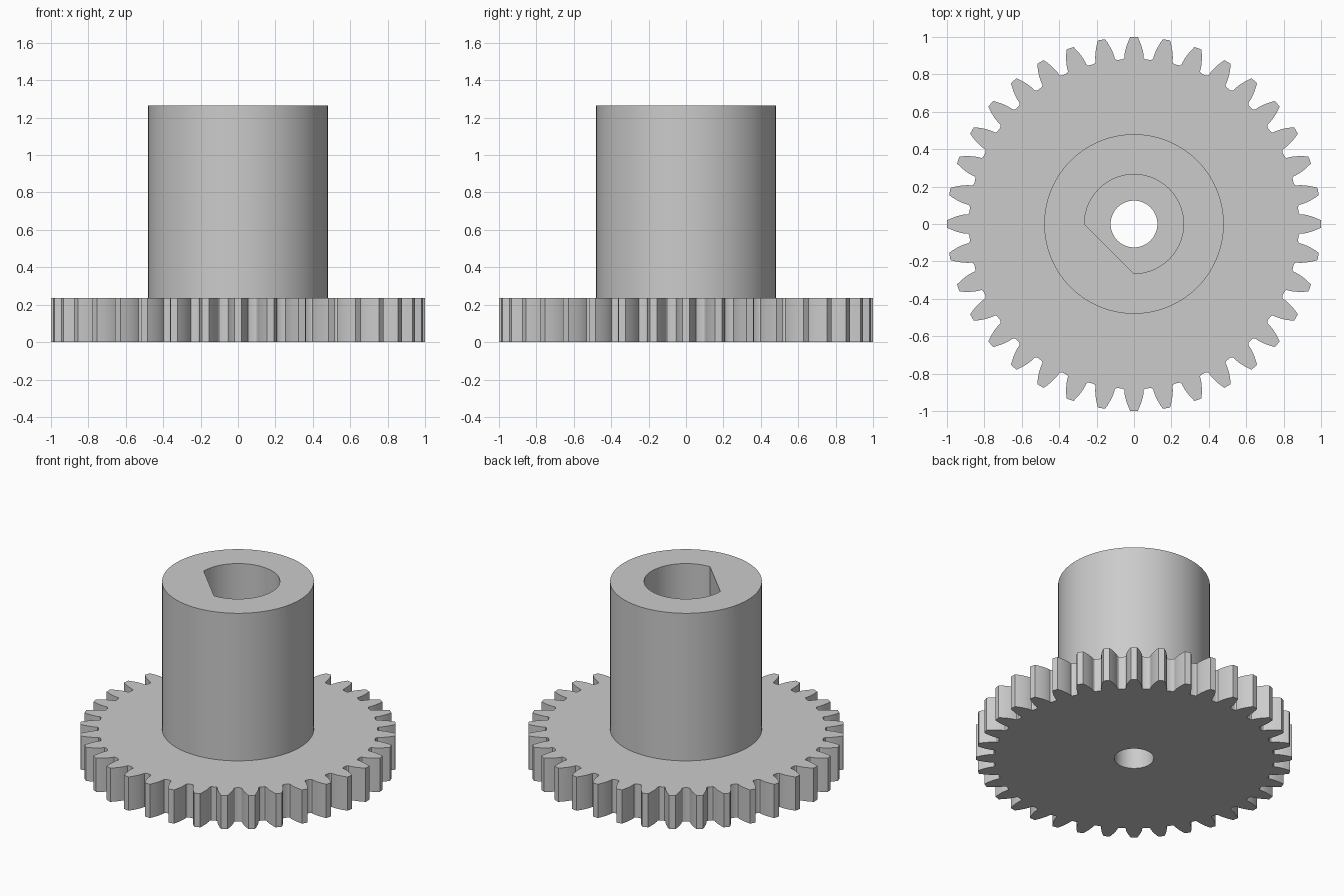
import bpy
import bmesh
from math import sin, cos, tan, acos, pi, radians

cube = bpy.data.objects.get("Cube")
if cube:
    bpy.data.objects.remove(cube, do_unlink=True)

GEAR_TOP, HUB_TOP = 0.235, 1.265
HUB_R, BORE_R, HOLE_R = 0.48, 0.265, 0.125
TEETH = 36
MODULE = 2 / (TEETH + 2)
PITCH_R = MODULE * TEETH / 2
BASE_R = PITCH_R * cos(radians(20))
ROOT_R = PITCH_R - 1.25 * MODULE

grey = bpy.data.materials.new("plain_grey")
grey.use_nodes = True
grey.diffuse_color = (0.6, 0.6, 0.6, 1)
grey.node_tree.nodes["Principled BSDF"].inputs["Base Color"].default_value = (0.6, 0.6, 0.6, 1)


def polar(r, a):
    return (r * cos(a), r * sin(a))


def arc(r, start=0.0, sweep=2 * pi, n=96, closed=True):
    count = n if closed else n + 1
    return [polar(r, start + sweep * i / n) for i in range(count)]


def involute(r):
    """Involute angle at radius r."""
    phi = acos(min(1, BASE_R / r))
    return tan(phi) - phi


def gear_outline():
    """Counter-clockwise outline of all the teeth."""
    half = pi / (2 * TEETH) + involute(PITCH_R)
    gap = pi / TEETH
    # one flank as (radius, half angle), from the root fillet to the tip
    flank = [(ROOT_R, half + (gap - half) * 0.6),
             (ROOT_R + 0.002, half + (gap - half) * 0.25)]
    for i in range(7):
        r = BASE_R + (1 - BASE_R) * i / 6
        flank.append((r, half - involute(r)))
    points = []
    for t in range(TEETH):
        centre = 2 * pi * t / TEETH
        points += [polar(r, centre - a) for r, a in flank]
        points.append(polar(1, centre))
        points += [polar(r, centre + a) for r, a in reversed(flank)]
    return points


def ring(bm, points, z):
    return [bm.verts.new((x, y, z)) for x, y in points]


def wall(bm, low, high, inward=False):
    n = len(low)
    for i in range(n):
        j = (i + 1) % n
        quad = [low[i], low[j], high[j], high[i]]
        bm.faces.new(quad[::-1] if inward else quad)


def cap(bm, outer, inner, up=1):
    """Flat face between two loops."""
    edges = []
    for loop in (outer, inner):
        for i, v in enumerate(loop):
            w = loop[(i + 1) % len(loop)]
            edges.append(bm.edges.get((v, w)) or bm.edges.new((v, w)))
    made = bmesh.ops.triangle_fill(bm, use_beauty=True, edges=edges, normal=(0, 0, up))
    for f in made["geom"]:
        if isinstance(f, bmesh.types.BMFace):
            f.normal_update()
            if f.normal.z * up < 0:
                f.normal_flip()


def finish(bm, name):
    mesh = bpy.data.meshes.new(name)
    bm.to_mesh(mesh)
    bm.free()
    mesh.materials.append(grey)
    obj = bpy.data.objects.new(name, mesh)
    bpy.context.collection.objects.link(obj)
    bpy.ops.object.select_all(action="DESELECT")
    obj.select_set(True)
    bpy.context.view_layer.objects.active = obj
    bpy.ops.object.shade_smooth_by_angle(angle=radians(25))


# toothed wheel with a shaft hole, open under the hub
bm = bmesh.new()
outline = gear_outline()
low, high = ring(bm, outline, 0), ring(bm, outline, GEAR_TOP)
hole_low, hole_high = ring(bm, arc(HOLE_R), 0), ring(bm, arc(HOLE_R), GEAR_TOP)
wall(bm, low, high)
wall(bm, hole_low, hole_high, inward=True)
cap(bm, low, hole_low, up=-1)
cap(bm, high, ring(bm, arc(HUB_R), GEAR_TOP))
finish(bm, "gear_wheel")

# hub with a D-shaped bore that ends on a shelf round the shaft hole
bm = bmesh.new()
d_shape = arc(BORE_R, -pi / 2, 1.5 * pi, 72, closed=False)
low, high = ring(bm, arc(HUB_R), GEAR_TOP), ring(bm, arc(HUB_R), HUB_TOP)
bore_low, bore_high = ring(bm, d_shape, GEAR_TOP), ring(bm, d_shape, HUB_TOP)
wall(bm, low, high)
wall(bm, bore_low, bore_high, inward=True)
cap(bm, high, bore_high)
cap(bm, bore_low, ring(bm, arc(HOLE_R), GEAR_TOP))
finish(bm, "hub")
